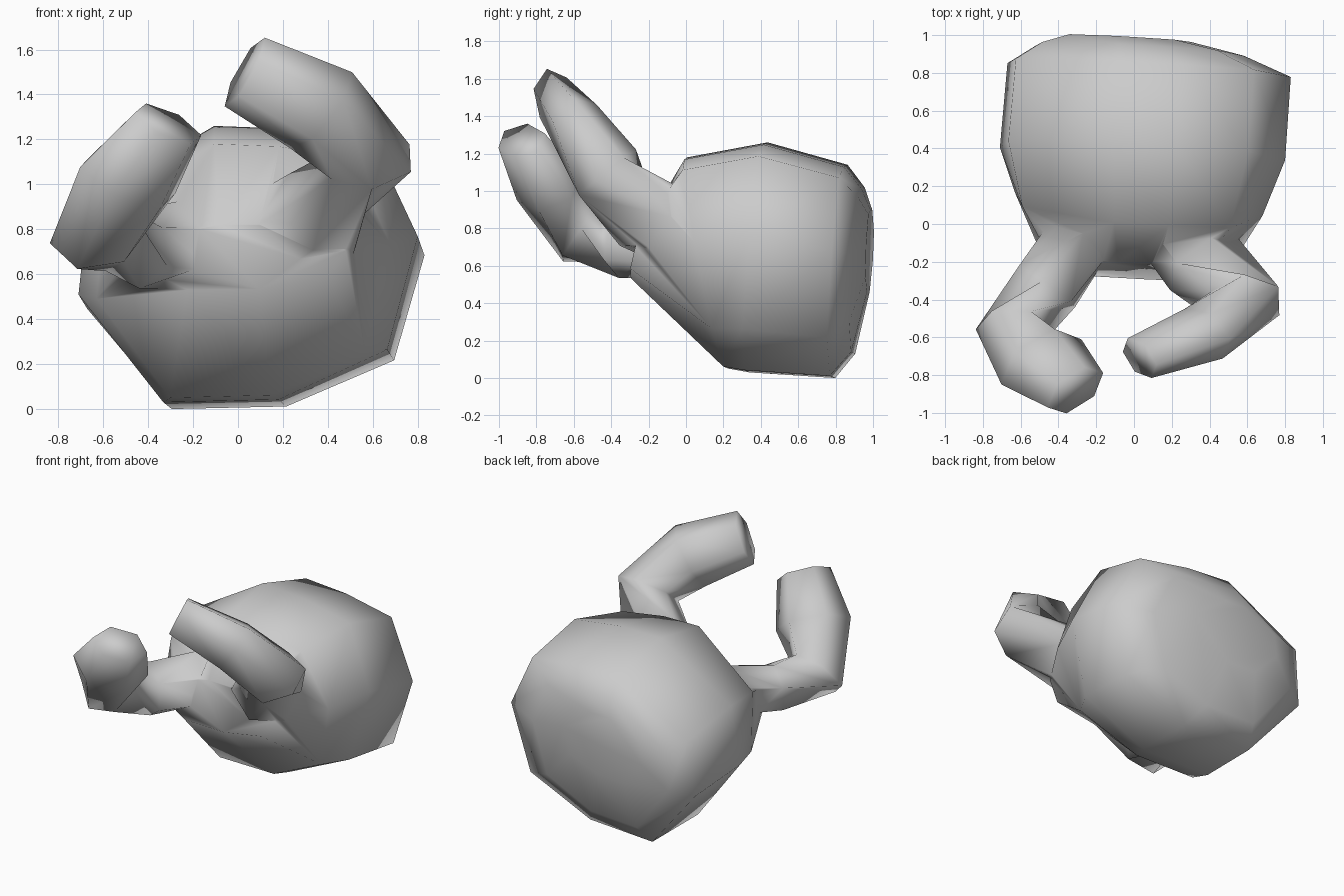
import bpy, bmesh, math
from mathutils import Vector

cube = bpy.data.objects.get("Cube")
if cube:
    bpy.data.objects.remove(cube, do_unlink=True)

grey = bpy.data.materials.new("plain grey")
grey.use_nodes = True
colour = (0.6, 0.6, 0.6, 1)
grey.diffuse_color = colour
grey.node_tree.nodes["Principled BSDF"].inputs["Base Color"].default_value = colour


def loft(name, rings):
    """Skin a list of equal point rings and close both ends."""
    bm = bmesh.new()
    loops = [[bm.verts.new(p) for p in ring] for ring in rings]
    n = len(loops[0])
    for a, b in zip(loops, loops[1:]):
        for i in range(n):
            j = (i + 1) % n
            bm.faces.new((a[i], a[j], b[j], b[i]))
    bm.faces.new(loops[0])
    bm.faces.new(loops[-1])
    bmesh.ops.recalc_face_normals(bm, faces=bm.faces)
    mesh = bpy.data.meshes.new(name)
    bm.to_mesh(mesh)
    bm.free()
    mesh.materials.append(grey)
    obj = bpy.data.objects.new(name, mesh)
    bpy.context.collection.objects.link(obj)
    return obj


def arm(name, path, hint, sides=6):
    """Sweep a flattened polygon along (centre, half width, half depth) stations."""
    centres = [Vector(p) for p, w, d in path]
    rings = []
    for i, (p, w, d) in enumerate(path):
        c = centres[i]
        before = (c - centres[i - 1]).normalized() if i else Vector()
        after = (centres[i + 1] - c).normalized() if i + 1 < len(path) else Vector()
        along = (before + after).normalized()
        across = Vector(hint)
        across = (across - along * across.dot(along)).normalized()
        depth = along.cross(across)
        angles = [math.tau * k / sides for k in range(sides)]
        rings.append([c + across * w * math.cos(a) + depth * d * math.sin(a) for a in angles])
    return loft(name, rings)


# Body: one lopsided outline fitted into a box at each station from front to back
outline = [(.4, 1), (.03, .73), (0, .39), (.25, 0), (.59, .01),
           (.91, .19), (1, .6), (.87, .94), (.62, .99)]
stations = [  # y low, y high, x min, x max, z min, z max
    (-.29, -.21, -.46, .48, .53, .82),
    (.21, .0, -.63, .68, .05, 1.18),
    (.32, .43, -.71, .8, .03, 1.26),
    (.78, .86, -.67, .83, 0, 1.14),
    (.89, .95, -.52, .58, .13, 1.02),
    (.97, .99, -.36, .3, .46, .9),
]
skew = -.06  # the right side sits slightly further back
body = loft("body", [
    [(x, y0 + (y1 - y0) * v + skew * x, z0 + (z1 - z0) * v)
     for x, v in [(x0 + (x1 - x0) * u, v) for u, v in outline]]
    for y0, y1, x0, x1, z0, z1 in stations])

# Arms: short upper arm, bent elbow, blunt raised forearm
right_arm = arm("right_arm", [
    ((-.26, -.03, .73), .21, .19),
    ((-.46, -.33, .71), .2, .17),
    ((-.63, -.56, .77), .21, .19),
    ((-.49, -.73, 1.02), .25, .18),
    ((-.31, -.88, 1.27), .18, .12),
], (.28, .16, -.08))
left_arm = arm("left_arm", [
    ((.2, .04, .76), .22, .24),
    ((.37, -.21, .87), .22, .23),
    ((.59, -.42, 1.1), .21, .19),
    ((.37, -.58, 1.33), .22, .15),
    ((.03, -.71, 1.5), .18, .11),
], (.5, -.15, .75))

# Merge the arms into the body so the shoulders blend
for limb in (right_arm, left_arm):
    join = body.modifiers.new("shoulder", "BOOLEAN")
    join.operation = "UNION"
    join.solver = "EXACT"
    join.use_self = True
    join.object = limb
bpy.context.view_layer.update()
merged = bpy.data.meshes.new_from_object(
    body.evaluated_get(bpy.context.evaluated_depsgraph_get()))
body.modifiers.clear()
body.data = merged
body.name = "body_with_arms"
for limb in (right_arm, left_arm):
    bpy.data.objects.remove(limb, do_unlink=True)
for face in body.data.polygons:
    face.use_smooth = True
